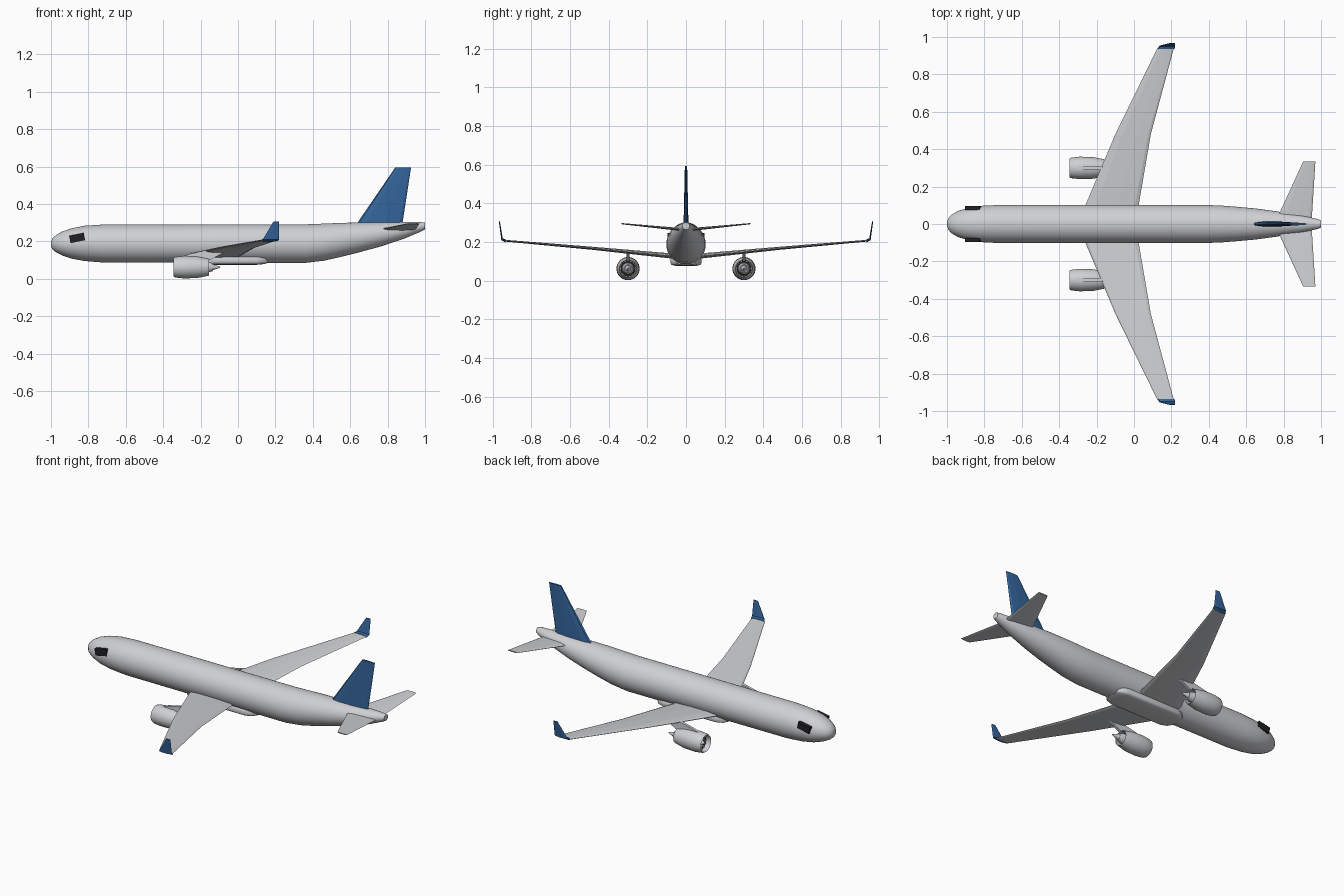
import bpy, bmesh
from math import sin, cos, pi, copysign
from mathutils import Vector, Matrix

cube = bpy.data.objects.get("Cube")
if cube:
    bpy.data.objects.remove(cube, do_unlink=True)


def material(name, r, g, b):
    m = bpy.data.materials.new(name)
    m.use_nodes = True
    m.diffuse_color = (r, g, b, 1)
    bsdf = next(n for n in m.node_tree.nodes if n.type == 'BSDF_PRINCIPLED')
    bsdf.inputs["Base Color"].default_value = (r, g, b, 1)
    return m


WHITE = material("body white", .62, .63, .65)
BLUE = material("tail blue", .035, .13, .33)
DARK = material("window black", .015, .015, .018)


def finish(name, bm, mat, smooth=False, mirror=False):
    """Turn a bmesh into an object, optionally mirrored across the centre line."""
    bmesh.ops.recalc_face_normals(bm, faces=bm.faces)
    mesh = bpy.data.meshes.new(name)
    bm.to_mesh(mesh)
    bm.free()
    mesh.materials.append(mat)
    obj = bpy.data.objects.new(name, mesh)
    bpy.context.collection.objects.link(obj)
    if smooth:
        bpy.ops.object.select_all(action='DESELECT')
        obj.select_set(True)
        bpy.context.view_layer.objects.active = obj
        bpy.ops.object.shade_smooth_by_angle(angle=.6)
    if mirror:
        mod = obj.modifiers.new("other side", 'MIRROR')
        mod.use_axis = (False, True, False)
        mod.use_mirror_merge = False
    return obj


def loft(name, rings, mat, **options):
    """Skin a list of equal-length point rings and cap both ends."""
    bm = bmesh.new()
    rows = [[bm.verts.new(p) for p in ring] for ring in rings]
    for a, b in zip(rows, rows[1:]):
        for i in range(len(a)):
            j = (i + 1) % len(a)
            bm.faces.new((a[i], a[j], b[j], b[i]))
    bm.faces.new(rows[0])
    bm.faces.new(rows[-1])
    return finish(name, bm, mat, **options)


def oval(x, y, z, ry, rz, n=32, power=1):
    def bulge(v):
        return copysign(abs(v) ** power, v)
    angles = [2 * pi * i / n for i in range(n)]
    return [(x, y + ry * bulge(cos(a)), z + rz * bulge(sin(a))) for a in angles]


def blade(edge, chord, thick, up):
    """Wing section with a blunt nose and a crease ahead of the trailing edge."""
    half = [(.04, .3), (.2, .5), (.6, .5), (.93, .3)]
    shape = [(0, 0)] + half + [(1, 0)] + [(u, -v) for u, v in reversed(half)]
    return [Vector(edge) + Vector((u * chord, 0, 0)) + Vector(up) * v * thick
            for u, v in shape]


# Fuselage: station, bottom, top, half width
stations = [
    (-1, .175, .195, .01), (-.993, .158, .215, .03), (-.975, .143, .232, .05),
    (-.94, .125, .253, .07), (-.89, .108, .27, .086), (-.82, .095, .284, .097),
    (-.72, .087, .29, .102), (.36, .085, .291, .102), (.46, .097, .295, .099),
    (.55, .117, .299, .092), (.65, .142, .301, .083), (.76, .172, .302, .068),
    (.89, .215, .303, .047), (.98, .253, .303, .027), (1, .264, .3, .019)]
loft("fuselage", [oval(x, 0, (lo + hi) / 2, w, (hi - lo) / 2, 48)
                  for x, lo, hi, w in stations], WHITE, smooth=True)

# Belly fairing
loft("belly_fairing", [oval(x, 0, .1, .08 * k, .025 * k, power=.5)
                       for x, k in [(-.31, .6), (-.29, .85), (-.25, 1), (.1, 1),
                                    (.14, .85), (.16, .6)]], WHITE, smooth=True)

# Main wings
UP, SIDE = (0, 0, 1), (0, 1, 0)
loft("wing", [blade((-.3, 0, .12), .32, .026, UP),
              blade((-.26, .1, .13), .285, .026, UP),
              blade((-.1, .48, .167), .19, .016, UP),
              blade((.125, .94, .207), .088, .009, UP)], WHITE, mirror=True)

# Winglets
loft("winglet", [blade((.125, .935, .206), .092, .016, UP),
                 blade((.135, .952, .214), .085, .012, (0, -.6, .8)),
                 blade((.19, .966, .307), .03, .005, (0, -1, .2))],
     BLUE, mirror=True)

# Tail surfaces
loft("tailplane", [blade((.76, .02, .264), .19, .016, UP),
                   blade((.905, .335, .295), .065, .006, UP)], WHITE, mirror=True)
loft("tail_fin", [blade((.625, 0, .28), .252, .026, SIDE),
                  blade((.84, 0, .594), .085, .012, SIDE)], BLUE)

# Engines
EY, EZ = .3, .062


def turned(name, profile, mat):
    return loft(name, [oval(x, EY, EZ, r, r) for x, r in profile], mat,
                smooth=True, mirror=True)


turned("nacelle", [(-.31, .044), (-.335, .045), (-.345, .05), (-.335, .055),
                   (-.29, .06), (-.22, .058), (-.155, .045), (-.158, .041),
                   (-.2, .041)], WHITE)
turned("fan_disc", [(-.314, .044), (-.309, .044)], DARK)
turned("spinner", [(-.336, .002), (-.328, .009), (-.312, .014)], WHITE)
turned("exhaust_duct", [(-.202, .04), (-.197, .04)], DARK)
turned("core_nozzle", [(-.21, .032), (-.165, .03), (-.135, .021), (-.137, .016),
                       (-.095, .003)], WHITE)

# Fan blades: thin spokes in front of the disc
bm = bmesh.new()
for i in range(12):
    place = (Matrix.Translation((-.317, EY, EZ)) @ Matrix.Rotation(i * pi / 6, 4, 'X')
             @ Matrix.Translation((0, 0, .027)) @ Matrix.Rotation(.5, 4, 'Z')
             @ Matrix.Diagonal((.003, .007, .034, 1)))
    bmesh.ops.create_cube(bm, size=1, matrix=place)
finish("fan_blades", bm, WHITE, mirror=True)

# Engine pylons
outline = [(-.33, .112), (-.25, .135), (-.17, .153), (-.06, .15), (-.15, .1)]
loft("pylon", [[(x, EY + side * .008, z) for x, z in outline] for side in (-1, 1)],
     WHITE, mirror=True)

# Cockpit windows
bm = bmesh.new()
place = (Matrix.Translation((-.86, .085, .218)) @ Matrix.Rotation(-.2, 4, 'Y')
         @ Matrix.Diagonal((.08, .022, .04, 1)))
bmesh.ops.create_cube(bm, size=1, matrix=place)
finish("cockpit_window", bm, DARK, mirror=True)
